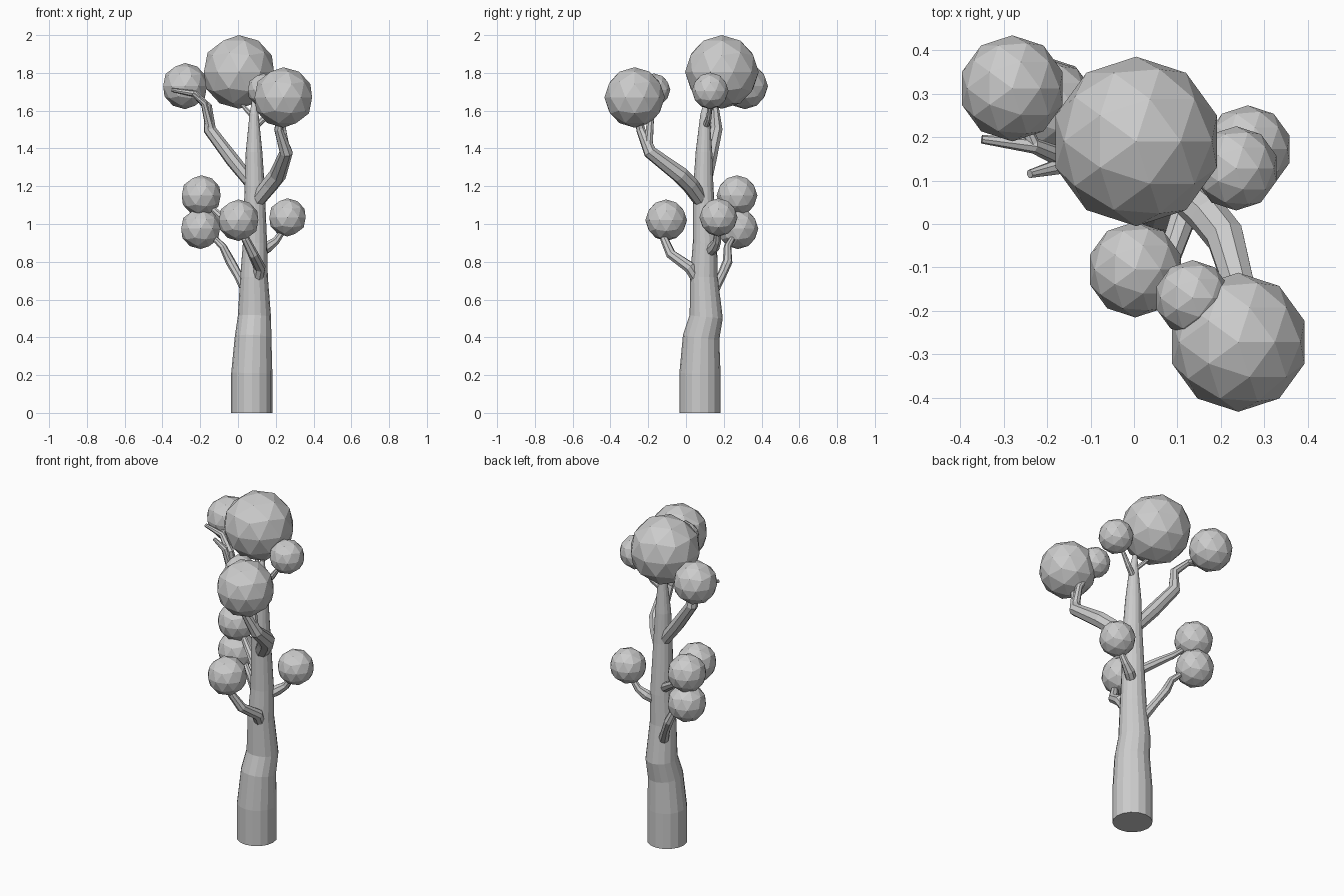
import bpy

cube = bpy.data.objects.get("Cube")
if cube:
    bpy.data.objects.remove(cube, do_unlink=True)

grey = bpy.data.materials.new("plain_grey")
grey.use_nodes = True
grey.diffuse_color = (0.6, 0.6, 0.6, 1)
grey.node_tree.nodes["Principled BSDF"].inputs["Base Color"].default_value = (0.6, 0.6, 0.6, 1)


def tube(name, points, resolution=2):
    """Tapering limb through (x, y, z, radius) points, turned into a mesh."""
    curve = bpy.data.curves.new(name, "CURVE")
    curve.dimensions = "3D"
    curve.twist_mode = "MINIMUM"
    curve.bevel_depth = 1
    curve.bevel_resolution = resolution
    curve.use_fill_caps = True
    spline = curve.splines.new("POLY")
    spline.use_smooth = False
    spline.points.add(len(points) - 1)
    for p, (x, y, z, r) in zip(spline.points, points):
        p.co = (x, y, z, 1)
        p.radius = r
    obj = bpy.data.objects.new(name, curve)
    bpy.context.collection.objects.link(obj)
    bpy.ops.object.select_all(action="DESELECT")
    obj.select_set(True)
    bpy.context.view_layer.objects.active = obj
    bpy.ops.object.convert(target="MESH")
    obj = bpy.context.object
    obj.data.materials.clear()
    obj.data.materials.append(grey)
    obj.data.shade_flat()


def foliage(name, centre, radius):
    bpy.ops.mesh.primitive_ico_sphere_add(subdivisions=2, radius=radius, location=centre)
    obj = bpy.context.object
    obj.name = name
    obj.data.materials.append(grey)


# Trunk, leaning slightly back in the lower half
tube("trunk", [
    (.073, .074, 0, .109), (.073, .074, .21, .109), (.08, .08, .4, .097),
    (.087, .107, .51, .088), (.085, .095, .72, .073), (.09, .1, .9, .064),
    (.088, .092, 1.2, .053), (.085, .095, 1.38, .044), (.085, .1, 1.58, .024),
    (.085, .11, 1.65, .012)], 6)

# Branches
tube("front_low_branch", [
    (.1, .07, .69, .03), (.115, .02, .77, .032), (.08, -.08, .84, .027),
    (.04, -.115, .92, .022), (.005, -.105, 1.0, .015)])
tube("back_low_branch", [
    (.05, .14, .64, .03), (0, .19, .73, .024), (-.04, .22, .8, .026),
    (-.08, .22, .88, .02), (-.15, .26, .95, .013)])
tube("back_middle_branch", [
    (.07, .11, .93, .03), (-.03, .18, 1.0, .024), (-.09, .22, 1.04, .02),
    (-.18, .27, 1.12, .013)])
tube("left_low_branch", [
    (.1, .11, .84, .03), (.16, .15, .88, .03), (.2, .165, .91, .022),
    (.25, .17, .98, .015)])
tube("left_upper_branch", [
    (.09, .09, 1.11, .04), (.17, .02, 1.21, .046), (.21, -.03, 1.26, .046),
    (.255, -.19, 1.38, .036), (.215, -.24, 1.5, .024), (.23, -.26, 1.62, .015)])
tube("left_upper_twig", [
    (.25, -.2, 1.4, .025), (.23, -.19, 1.53, .02), (.14, -.17, 1.68, .012)])
tube("right_upper_branch", [
    (.075, .1, 1.21, .035), (-.03, .125, 1.34, .038), (-.15, .16, 1.5, .034),
    (-.16, .15, 1.62, .024), (-.23, .18, 1.69, .018), (-.35, .195, 1.71, .01)])
tube("right_upper_twig", [
    (-.15, .15, 1.52, .025), (-.18, .13, 1.64, .018), (-.24, .115, 1.69, .01)])
tube("right_foliage_twig", [(-.23, .18, 1.69, .016), (-.28, .29, 1.71, .01)])
tube("top_right_twig", [
    (.085, .1, 1.56, .014), (.04, .13, 1.61, .012), (0, .16, 1.66, .008)])
tube("top_left_twig", [
    (.085, .1, 1.51, .018), (.14, .12, 1.56, .016), (.2, .13, 1.65, .01)])

# Faceted foliage balls
balls = {
    "crown_foliage": (.005, .19, 1.805, .195),
    "right_upper_foliage": (-.28, .312, 1.73, .122),
    "left_front_foliage": (.24, -.272, 1.67, .16),
    "left_front_small_foliage": (.135, -.17, 1.71, .087),
    "left_back_foliage": (.235, .128, 1.705, .097),
    "left_low_foliage": (.262, .172, 1.035, .101),
    "front_low_foliage": (.003, -.105, 1.02, .11),
    "back_middle_foliage": (-.195, .27, 1.15, .108),
    "back_low_foliage": (-.198, .275, .975, .108),
}
for name, (x, y, z, r) in balls.items():
    foliage(name, (x, y, z), r)
